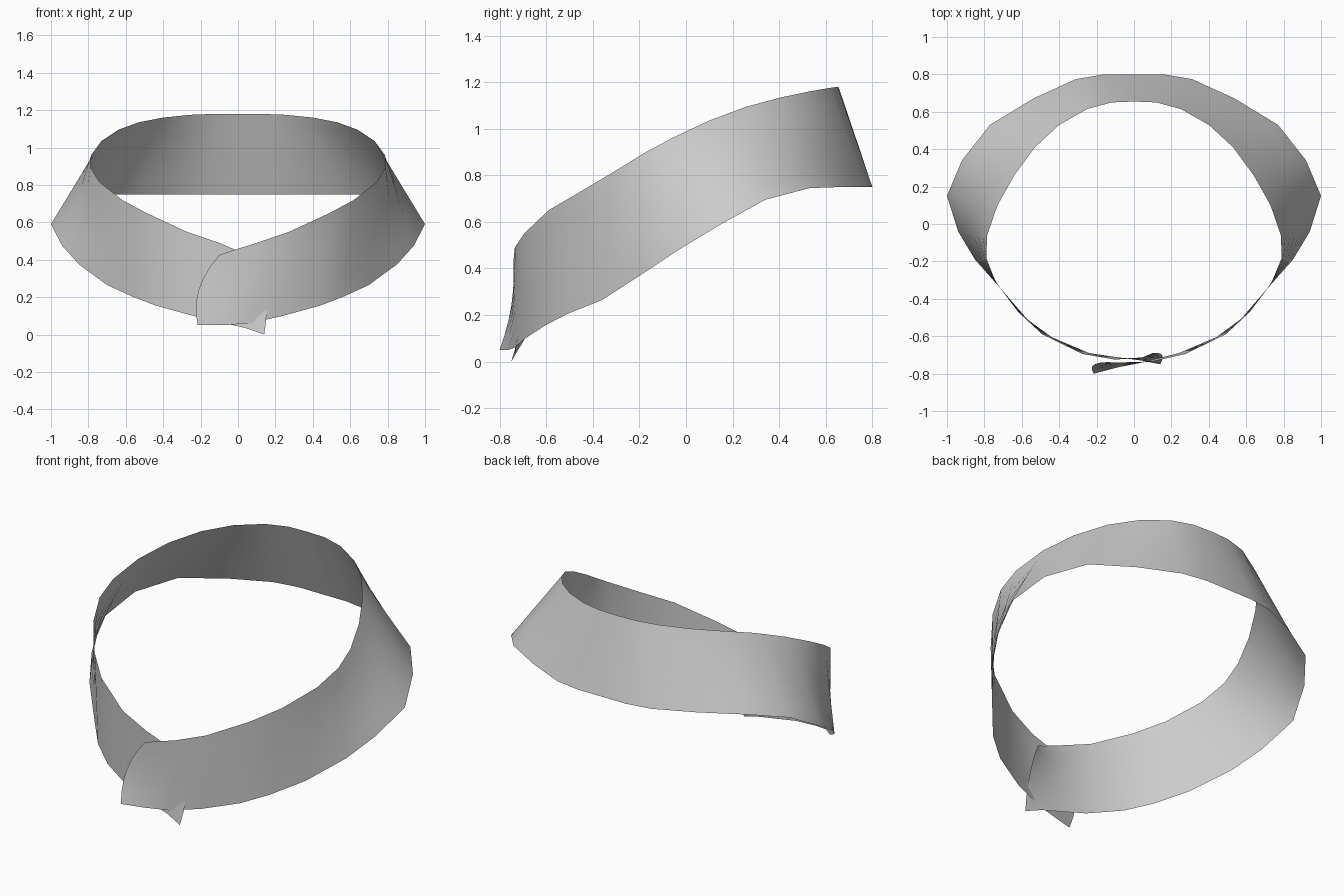
import bpy
import bmesh
from mathutils import Vector

cube = bpy.data.objects.get("Cube")
if cube:
    bpy.data.objects.remove(cube, do_unlink=True)

ROWS = 6

# Half of the band from the back centre to the front: top edge, bottom edge
side = [
    ((0, .655, 1.18), (0, .80, .75)),
    ((.12, .65, 1.18), (.16, .80, .75)),
    ((.25, .615, 1.175), (.31, .775, .75)),
    ((.40, .53, 1.16), (.54, .67, .75)),
    ((.53, .41, 1.135), (.77, .53, .745)),
    ((.64, .26, 1.095), (.92, .34, .695)),
    ((.73, .10, 1.035), (1, .15, .59)),
    ((.785, -.06, .96), (.94, -.04, .475)),
    ((.79, -.18, .895), (.85, -.19, .375)),
    ((.74, -.31, .815), (.70, -.36, .265)),
    ((.62, -.47, .72), (.57, -.51, .205)),
    ((.49, -.59, .65), (.44, -.605, .155)),
    ((.275, -.695, .55), (.24, -.69, .10)),
]
# Overlapping front ends: top, middle, bottom
outer_end = [
    ((.10, -.735, .49), (.09, -.735, .29), (.06, -.735, .06)),
    ((-.06, -.74, .44), (-.08, -.745, .25), (-.08, -.765, .05)),
    ((-.10, -.74, .425), (-.21, -.75, .24), (-.215, -.80, .05)),
]
inner_end = [
    ((.10, -.725, .49), (.09, -.72, .29), (.07, -.715, .06)),
    ((-.04, -.715, .43), (-.06, -.715, .24), (-.04, -.73, .035)),
    ((-.10, -.69, .40), (-.15, -.70, .21), (-.14, -.75, 0)),
]


def section(points, mirror=1):
    """Points down the width of the band, bent through the middle point."""
    pts = [Vector((p[0] * mirror, p[1], p[2])) for p in points]
    top, bottom = pts[0], pts[-1]
    mid = pts[1] if len(pts) == 3 else (top + bottom) / 2
    ctrl = mid * 2 - (top + bottom) / 2
    result = []
    for i in range(ROWS + 1):
        t = i / ROWS
        result.append(top * (1 - t) ** 2 + ctrl * 2 * t * (1 - t) + bottom * t * t)
    return result


# Run from the inner end, round the back, to the outer end
sections = [section(s, -1) for s in reversed(side[1:] + inner_end)]
sections += [section(s) for s in side + outer_end]

bm = bmesh.new()
grid = [[bm.verts.new(p) for p in sec] for sec in sections]
for a, b in zip(grid, grid[1:]):
    for i in range(ROWS):
        face = bm.faces.new((a[i], b[i], b[i + 1], a[i + 1]))
        face.smooth = True
bm.normal_update()
# The back of the band must face outwards
back = max(bm.faces, key=lambda f: f.calc_center_median().y)
if back.normal.y < 0:
    bmesh.ops.reverse_faces(bm, faces=bm.faces[:])

mesh = bpy.data.meshes.new("collar_band")
bm.to_mesh(mesh)
bm.free()
collar = bpy.data.objects.new("collar_band", mesh)
bpy.context.collection.objects.link(collar)

# Plain grey cloth
grey = bpy.data.materials.new("grey_cloth")
grey.use_nodes = True
colour = (.6, .6, .6, 1)
grey.diffuse_color = colour
grey.node_tree.nodes["Principled BSDF"].inputs["Base Color"].default_value = colour
mesh.materials.append(grey)
